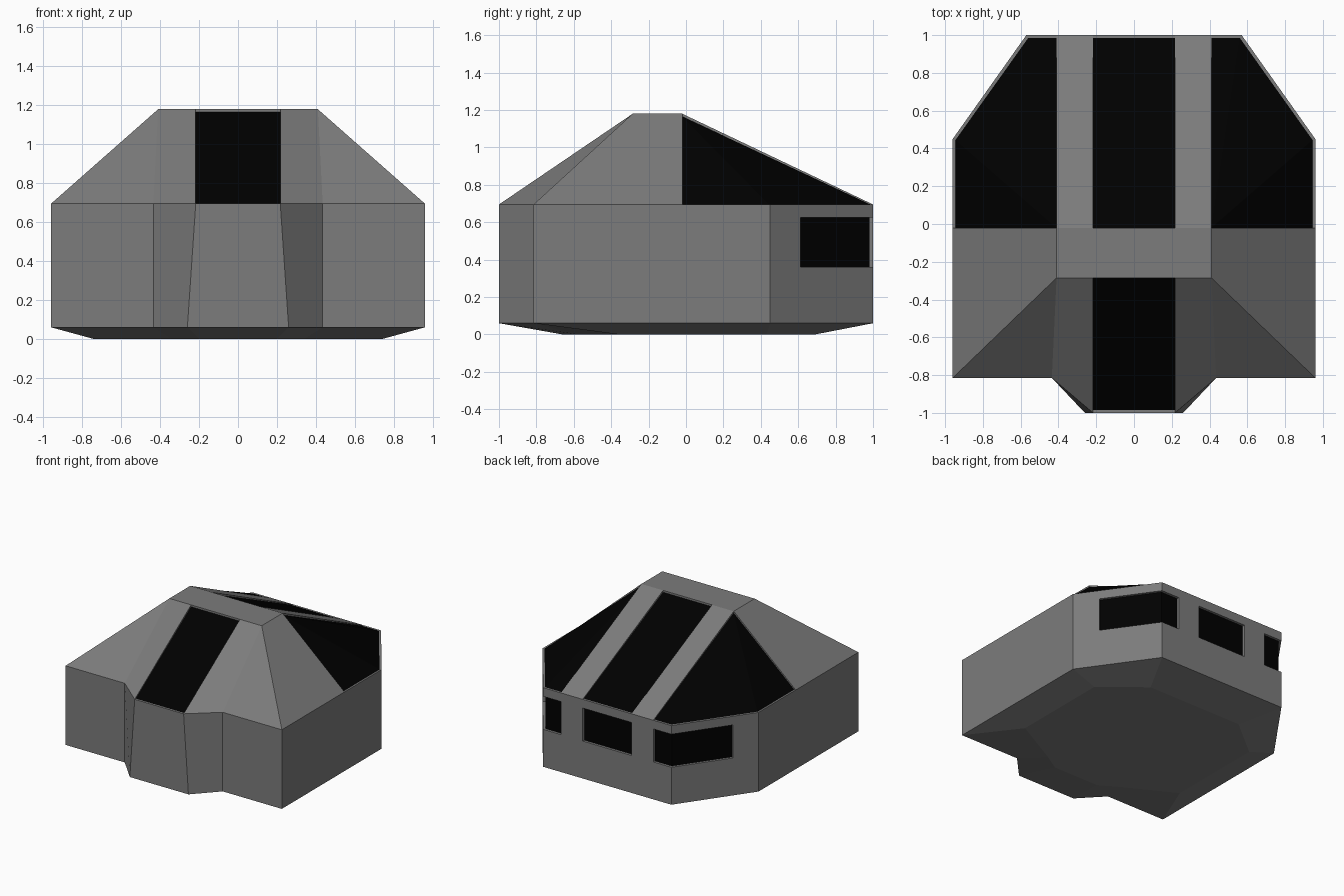
import bpy, bmesh

if "Cube" in bpy.data.objects:
    bpy.data.objects.remove(bpy.data.objects["Cube"])

bm = bmesh.new()


def face(pts, mat=0):
    """Add a face and its mirror image across x = 0."""
    for s in (1, -1):
        f = bm.faces.new([bm.verts.new((s * x, y, z)) for x, y, z in pts])
        f.material_index = mat


def at(path, z):
    return [(x, y, z) for x, y in path]


def strip(a, b):
    """Quads between two chains of points, skipping collapsed sides."""
    for i in range(len(a) - 1):
        pts = []
        for p in (a[i], a[i + 1], b[i + 1], b[i]):
            if p not in pts:
                pts.append(p)
        if len(pts) > 2:
            face(pts)


TOP, EAVE, SILL = 1.18, 0.695, 0.06
R = 0.015   # glazing recess
W = 0.217   # half width of the central panels
N = -0.815  # y of the front shoulders
Y = -0.285  # y of the roof top's front edge

# underside: half outline drawn in to a smaller flat floor
outline = [(0, -1), (.26, -1), (.435, N), (.96, N), (.96, .45), (.57, 1), (0, 1)]
floor = [(0, -.66), (.2, -.66), (.34, -.575), (.74, -.36), (.74, .43), (.42, .69), (0, .69)]
strip(at(outline, SILL), at(floor, 0))
face(at(floor, 0))

# front and side walls
low = at(outline[:4], SILL)
high = at([(0, -1), (W, -1), (.435, N), (.96, N)], EAVE)
strip(low, high)
face(at([(.96, N), (.96, .45)], SILL) + at([(.96, .45), (.96, -.02), (.96, N)], EAVE))

# rear walls with window openings between z0 and z1
z0, z1 = .36, .625
A, B, C, D, E, F = (.96, .45), (.845, .612), (.57, 1), (.41, 1), (W, 1), (0, 1)
face(at([A, C], SILL) + at([C, B, A], z0))
face(at([A, B, C], z1) + at([C, A], EAVE))
face(at([C, F], SILL) + at([F, E, D, C], z0))
face(at([C, D, E, F], z1) + at([F, E, D, C], EAVE))
for p, q in ((A, B), (D, E)):
    face(at([p, q], z0) + at([q, p], z1))

# recessed wall windows: one wraps the corner, one is central
for outer, inner in (([B, C, D], [(.829, .6), (.56, .98), (.41, .98)]),
                     ([E, F], [(W, .98), (0, .98)])):
    for z in (z0, z1):
        strip(at(outer, z), at(inner, z))
    for k in (0, -1):
        if outer[k][0] > 0:
            o, n = outer[k], inner[k]
            face(at([o, n], z0) + at([n, o], z1))
    for p, q in zip(inner, inner[1:]):
        face(at([p, q], z0) + at([q, p], z1), 1)

# roof: flat top and sloping faces
face(at([(0, Y), (W, Y), (.41, Y), (.41, -.02), (W, -.02), (0, -.02)], TOP))
face(at([(.96, N), (.96, -.02)], EAVE) + at([(.41, -.02), (.41, Y)], TOP))
face([(.435, N, EAVE), (.96, N, EAVE), (.41, Y, TOP)])
face([(W, -1, EAVE), (.435, N, EAVE), (.41, Y, TOP), (W, Y, TOP)])
face(at([D, E], EAVE) + at([(W, -.02), (.41, -.02)], TOP))

# recessed central roof panels, front and rear
for yt, yb, s in ((Y, -1, -1), (-.02, 1, 1)):
    outer = [(0, yt, TOP), (W, yt, TOP), (W, yb, EAVE), (0, yb, EAVE)]
    yi = yb - s * R
    inner = [(0, yt, TOP - R), (W, yt, TOP - R), (W, yi, EAVE), (0, yi, EAVE)]
    strip(outer, inner)
    face(inner, 1)

# recessed side roof panels, fanned from the ridge corner
rim = at([(.96, -.02), A, C, D], EAVE)
rim_in = at([(.945, -.02), (.945, .445), (.56, 1 - R), (.41, 1 - R)], EAVE)
apex, apex_in = (.41, -.02, TOP), (.41, -.02, TOP - R)
strip([apex] + rim + [apex], [apex_in] + rim_in + [apex_in])
for p, q in zip(rim_in, rim_in[1:]):
    face([apex_in, p, q], 1)

bmesh.ops.remove_doubles(bm, verts=bm.verts, dist=1e-4)
bmesh.ops.recalc_face_normals(bm, faces=bm.faces)

# split into dark grey shell and black glazing
for name, keep, shade in (("hull_shell", 0, .2), ("window_panels", 1, 0)):
    part = bm.copy()
    bmesh.ops.delete(part, geom=[f for f in part.faces if f.material_index != keep], context='FACES')
    for f in part.faces:
        f.material_index = 0
    mesh = bpy.data.meshes.new(name)
    part.to_mesh(mesh)
    part.free()
    mat = bpy.data.materials.new(name + "_colour")
    mat.diffuse_color = (shade, shade, shade, 1)
    mat.use_nodes = True
    mat.node_tree.nodes["Principled BSDF"].inputs["Base Color"].default_value = mat.diffuse_color
    mesh.materials.append(mat)
    bpy.context.collection.objects.link(bpy.data.objects.new(name, mesh))
bm.free()
